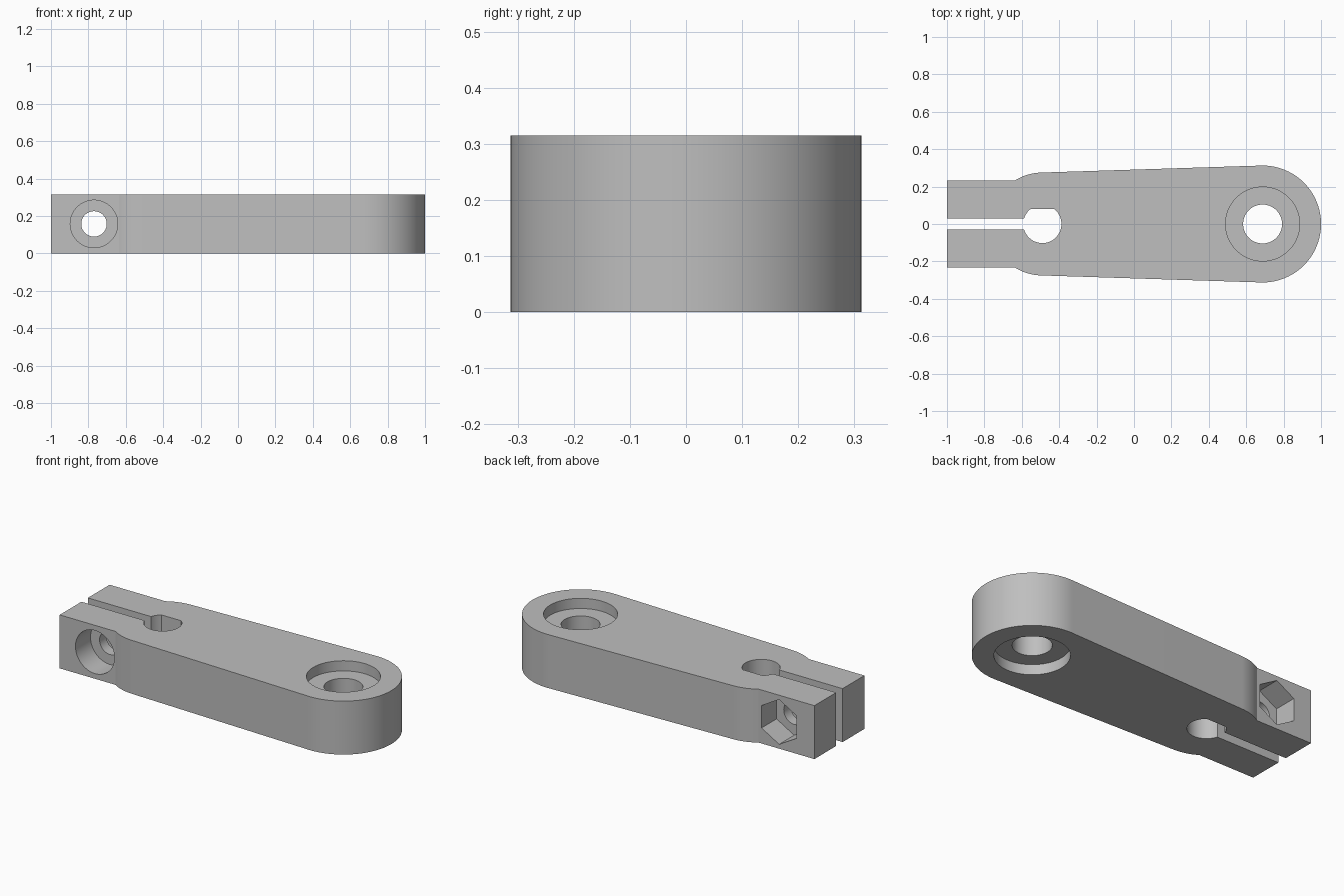
import bpy, bmesh
from math import pi, sin, cos, asin, radians, sqrt

cube = bpy.data.objects.get("Cube")
if cube:
    bpy.data.objects.remove(cube, do_unlink=True)

HEIGHT = 0.315
MID = HEIGHT / 2
ARM_Y = 0.2325                 # half width of the clamp arms
PIVOT_X, PIVOT_R = 0.6875, 0.3125
SHAFT_X, SHAFT_R = -0.49, 0.275
BOLT_X = -0.77

grey = bpy.data.materials.new("light grey")
grey.use_nodes = True
grey.diffuse_color = (0.52, 0.52, 0.52, 1)
grey.node_tree.nodes["Principled BSDF"].inputs["Base Color"].default_value = grey.diffuse_color


def arc(cx, cy, r, a0, a1, n):
    """Points along an arc, both ends included."""
    return [(cx + r * cos(a0 + (a1 - a0) * i / n), cy + r * sin(a0 + (a1 - a0) * i / n))
            for i in range(n + 1)]


def circle(cx, cy, r, n=72, turn=0.0):
    return arc(cx, cy, r, turn, turn + 2 * pi, n)[:-1]


def prism(name, outline, lo, hi, along="z"):
    """Extrude an outline along z (outline in x, y) or along y (outline in x, z)."""
    bm = bmesh.new()
    place = (lambda u, v, d: (u, v, d)) if along == "z" else (lambda u, v, d: (u, d, v))
    face = bm.faces.new([bm.verts.new(place(u, v, lo)) for u, v in outline])
    grown = bmesh.ops.extrude_face_region(bm, geom=[face])
    moved = [g for g in grown["geom"] if isinstance(g, bmesh.types.BMVert)]
    bmesh.ops.translate(bm, verts=moved, vec=place(0, 0, hi - lo))
    bmesh.ops.recalc_face_normals(bm, faces=bm.faces[:])
    mesh = bpy.data.meshes.new(name)
    bm.to_mesh(mesh)
    bm.free()
    obj = bpy.data.objects.new(name, mesh)
    bpy.context.collection.objects.link(obj)
    return obj


# Outline: round pivot end, tapered sides, round shoulder, straight clamp arms
tilt = pi / 2 + asin((PIVOT_R - SHAFT_R) / (PIVOT_X - SHAFT_X))
shoulder = pi - asin(ARM_Y / SHAFT_R)
upper = arc(PIVOT_X, 0, PIVOT_R, 0, tilt, 48)
upper += arc(SHAFT_X, 0, SHAFT_R, tilt, shoulder, 14)
upper.append((-1, ARM_Y))
outline = upper + [(x, -y) for x, y in reversed(upper[1:])]
body = prism("clamp_lever", outline, 0, HEIGHT)
body.data.materials.append(grey)

# Shaft hole with one flat side
flat_y, r = 0.079, 0.102
a = asin(flat_y / r)
shaft = arc(SHAFT_X, 0, r, pi - a, 2 * pi + a, 60)

cutters = [
    prism("shaft_hole_cutter", shaft, -0.1, HEIGHT + 0.1),
    prism("slot_cutter", [(-1.1, -0.03), (SHAFT_X, -0.03), (SHAFT_X, 0.03), (-1.1, 0.03)],
          -0.1, HEIGHT + 0.1),
    # Pivot hole with a recess on both faces
    prism("pivot_hole_cutter", circle(PIVOT_X, 0, 0.104), -0.1, HEIGHT + 0.1),
    prism("top_recess_cutter", circle(PIVOT_X, 0, 0.198), HEIGHT - 0.06, HEIGHT + 0.1),
    prism("bottom_recess_cutter", circle(PIVOT_X, 0, 0.198), -0.1, 0.06),
    # Clamp bolt: through hole, round head recess in front, hex nut recess behind
    prism("bolt_hole_cutter", circle(BOLT_X, MID, 0.068), -0.5, 0.5, "y"),
    prism("bolt_head_cutter", circle(BOLT_X, MID, 0.127), -0.5, 0.14 - ARM_Y, "y"),
    prism("nut_cutter", circle(BOLT_X, MID, 0.132, 6, pi / 2), ARM_Y - 0.14, 0.5, "y"),
]
for cutter in cutters:
    cutter.hide_render = True
    mod = body.modifiers.new(cutter.name, "BOOLEAN")
    mod.operation = "DIFFERENCE"
    mod.solver = "EXACT"
    mod.object = cutter

# Bake the cuts into the body and drop the cutters
bpy.context.view_layer.update()
final = bpy.data.meshes.new_from_object(body.evaluated_get(bpy.context.evaluated_depsgraph_get()))
body.modifiers.clear()
body.data = final
final.name = "clamp_lever"
final.materials.clear()
final.materials.append(grey)
for poly in final.polygons:
    poly.material_index = 0
for cutter in cutters:
    bpy.data.objects.remove(cutter, do_unlink=True)

# Smooth the round walls, keep the edges sharp
bpy.ops.object.select_all(action="DESELECT")
body.select_set(True)
bpy.context.view_layer.objects.active = body
bpy.ops.object.shade_smooth_by_angle(angle=radians(20))
